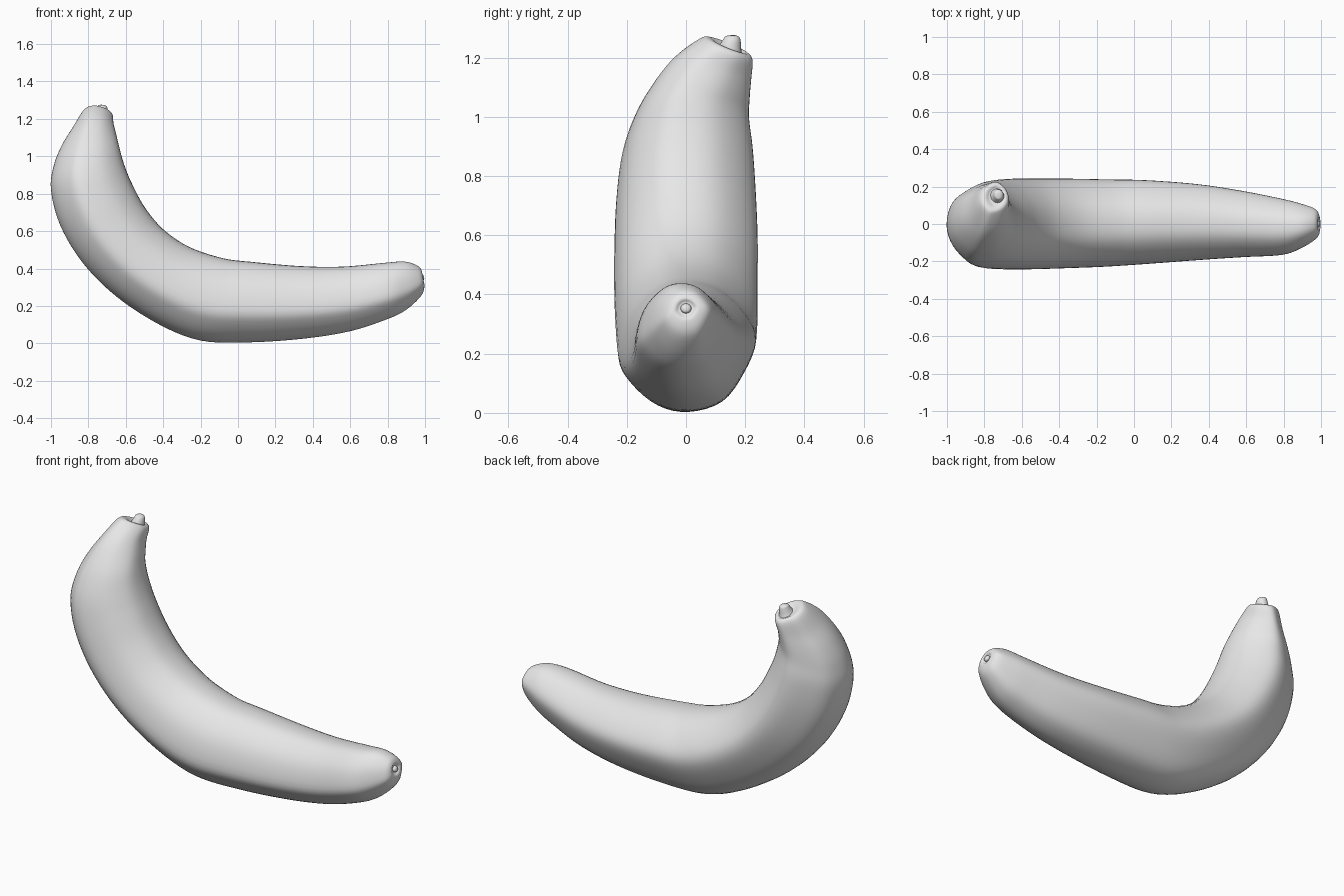
import bpy
import bmesh
import math

default = bpy.data.objects.get("Cube")
if default:
    bpy.data.objects.remove(default, do_unlink=True)

peel = bpy.data.materials.new("peel grey")
peel.use_nodes = True
peel.diffuse_color = (0.8, 0.8, 0.8, 1)
peel.node_tree.nodes["Principled BSDF"].inputs["Base Color"].default_value = (0.8, 0.8, 0.8, 1)


def spline(points, steps, closed):
    """Smooth curve through points of any dimension."""
    n = len(points)

    def at(i):
        return points[i % n] if closed else points[max(0, min(n - 1, i))]

    result = []
    for i in range(n if closed else n - 1):
        for s in range(steps):
            t = s / steps
            result.append([
                0.5 * (2 * b + (c - a) * t + (2 * a - 5 * b + 4 * c - d) * t * t
                       + (3 * b - a - 3 * c + d) * t ** 3)
                for a, b, c, d in zip(at(i - 1), at(i), at(i + 1), at(i + 2))])
    if not closed:
        result.append(list(points[-1]))
    return result


def loft(name, stations, section):
    """Skin rings; a station is outer x, z, inner x, z, middle y, half width, y tilt."""
    bm = bmesh.new()
    rings = []
    for ox, oz, ix, iz, yc, half, tilt in stations:
        ring = []
        for u, v in section:
            t = (v + 1) / 2
            ring.append(bm.verts.new((ox + (ix - ox) * t, yc + u * half,
                                      oz + (iz - oz) * t + tilt * u * half)))
        rings.append(ring)
    n = len(section)
    for a, b in zip(rings, rings[1:]):
        for i in range(n):
            j = (i + 1) % n
            bm.faces.new((a[i], a[j], b[j], b[i]))
    bm.faces.new(rings[0])
    bm.faces.new(rings[-1])
    bmesh.ops.recalc_face_normals(bm, faces=bm.faces)
    mesh = bpy.data.meshes.new(name)
    bm.to_mesh(mesh)
    bm.free()
    mesh.materials.append(peel)
    obj = bpy.data.objects.new(name, mesh)
    bpy.context.collection.objects.link(obj)
    bpy.ops.object.select_all(action="DESELECT")
    obj.select_set(True)
    bpy.context.view_layer.objects.active = obj
    bpy.ops.object.shade_smooth_by_angle(angle=math.radians(50))
    return obj


# Softly ridged cross-section: across, then outer (-1) to inner (+1)
ridged = spline([(0, -1), (.5, -.84), (.82, -.4), (1, .1), (.85, .5), (.45, .88),
                 (0, 1), (-.45, .9), (-.85, .45), (-1, -.2), (-.83, -.57), (-.45, -.9)],
                4, True)
circle = [(math.sin(math.tau * i / 20), math.cos(math.tau * i / 20)) for i in range(20)]

# Fruit body from the blossom end to the stalk end
body = [
    (.985, .33, .978, .375, 0, .025, 0),
    (.997, .31, .982, .39, 0, .045, 0),
    (.98, .255, .96, .415, 0, .08, 0),
    (.90, .18, .89, .437, -.01, .118, 0),
    (.80, .13, .78, .43, -.015, .15, 0),
    (.60, .065, .56, .41, 0, .177, 0),
    (.35, .025, .33, .413, .01, .203, 0),
    (.05, .005, .08, .435, .01, .224, 0),
    (-.20, .015, -.08, .455, .005, .233, 0),
    (-.42, .10, -.26, .515, .003, .239, 0),
    (-.65, .25, -.40, .61, 0, .242, 0),
    (-.83, .43, -.50, .73, 0, .242, 0),
    (-.95, .63, -.57, .86, 0, .235, 0),
    (-1, .82, -.61, .96, .005, .22, 0),
    (-.985, .95, -.635, 1.05, .02, .193, -.05),
    (-.94, 1.06, -.65, 1.11, .05, .165, -.15),
    (-.88, 1.155, -.665, 1.17, .09, .13, -.3),
    (-.83, 1.235, -.67, 1.215, .135, .09, -.4),
    (-.80, 1.25, -.685, 1.23, .145, .068, -.4),
    (-.775, 1.235, -.705, 1.225, .148, .045, -.4),
]
loft("banana_body", spline(body, 5, False), ridged)

# Stalk nub standing in the dimple at the top
stalk = [
    (-.785, 1.21, -.695, 1.21, .148, .045, -.3),
    (-.765, 1.235, -.695, 1.235, .151, .036, -.3),
    (-.752, 1.26, -.698, 1.257, .156, .029, -.2),
    (-.745, 1.273, -.703, 1.268, .158, .023, -.1),
    (-.732, 1.276, -.712, 1.274, .159, .01, 0),
]
loft("stalk_nub", spline(stalk, 3, False), circle)

# Small dried nub in the blossom end
blossom = [
    (.975, .335, .97, .37, 0, .02, 0),
    (.992, .338, .986, .368, 0, .016, 0),
    (.996, .346, .994, .36, 0, .007, 0),
]
loft("blossom_nub", spline(blossom, 3, False), circle)
